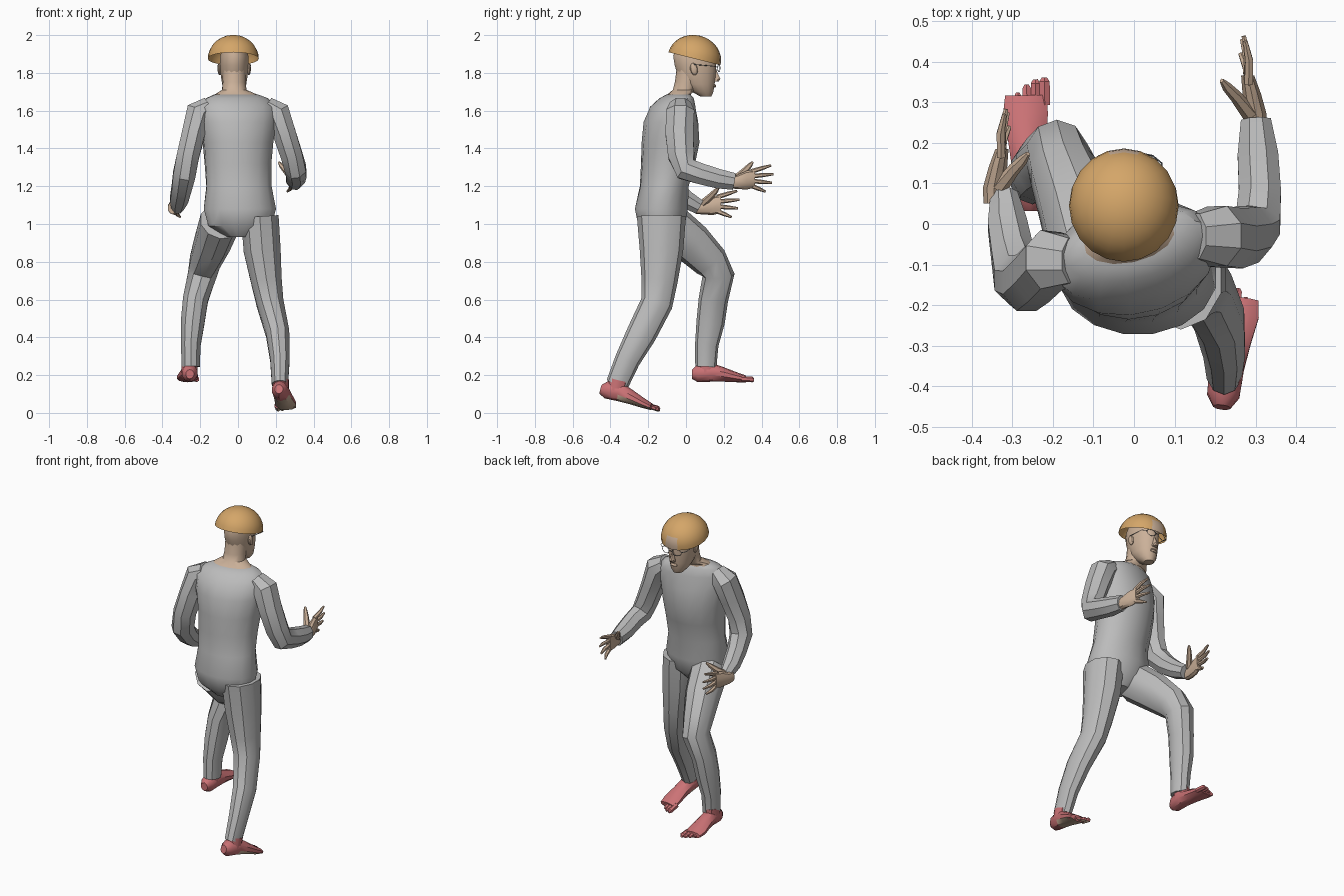
import bpy
import bmesh
import math
from mathutils import Vector, Matrix

default_cube = bpy.data.objects.get("Cube")
if default_cube:
    bpy.data.objects.remove(default_cube, do_unlink=True)


def material(name, red, green, blue):
    mat = bpy.data.materials.new(name)
    mat.use_nodes = True
    colour = (red, green, blue, 1)
    mat.diffuse_color = colour
    mat.node_tree.nodes["Principled BSDF"].inputs["Base Color"].default_value = colour
    return mat


SUIT = material("suit_grey", .50, .50, .50)
SKIN = material("skin_tan", .60, .44, .32)
CAP = material("cap_orange", .66, .38, .14)
SHOE = material("foot_red", .60, .17, .18)
WIRE = material("glasses_grey", .20, .22, .24)


def finish(bm, name, *mats, angle=35):
    """Turn a bmesh into a shaded object."""
    mesh = bpy.data.meshes.new(name)
    bm.to_mesh(mesh)
    bm.free()
    obj = bpy.data.objects.new(name, mesh)
    bpy.context.collection.objects.link(obj)
    for mat in mats:
        mesh.materials.append(mat)
    bpy.ops.object.select_all(action="DESELECT")
    bpy.context.view_layer.objects.active = obj
    obj.select_set(True)
    bpy.ops.object.shade_smooth_by_angle(angle=math.radians(angle))
    return obj


def add_loft(bm, rings, sides=10, axis=None, matrix=None):
    """Skin elliptical rings (x, y, z, half width, half depth[, twist])."""
    centres = [Vector(ring[:3]) for ring in rings]
    loops = []
    for i, ring in enumerate(rings):
        before, after = max(i - 1, 0), min(i + 1, len(rings) - 1)
        tangent = Vector(axis) if axis else centres[after] - centres[before]
        tangent.normalize()
        across = Vector((1, 0, 0))
        across = (across - tangent * across.dot(tangent)).normalized()
        if len(ring) > 5:
            across.rotate(Matrix.Rotation(math.radians(ring[5]), 3, tangent))
        depth = tangent.cross(across)
        loop = []
        for k in range(sides):
            a = math.tau * (k + .5) / sides
            point = centres[i] + across * ring[3] * math.cos(a) + depth * ring[4] * math.sin(a)
            loop.append(bm.verts.new(matrix @ point if matrix else point))
        loops.append(loop)
    for low, high in zip(loops, loops[1:]):
        for k in range(sides):
            n = (k + 1) % sides
            bm.faces.new((low[k], low[n], high[n], high[k]))
    bm.faces.new(loops[0][::-1])
    bm.faces.new(loops[-1])
    bmesh.ops.recalc_face_normals(bm, faces=bm.faces)


def loft(name, rings, mat, **options):
    bm = bmesh.new()
    add_loft(bm, rings, **options)
    return finish(bm, name, mat)


UP, FORWARD = (0, 0, 1), (0, 1, 0)

# Torso, twisted towards the shoulders
loft("torso", [
    (.01, -.13, .93, .07, .07),
    (.01, -.13, .99, .17, .125),
    (.01, -.13, 1.08, .195, .143),
    (.005, -.115, 1.2, .175, .13, 3),
    (0, -.095, 1.32, .178, .143, 6),
    (0, -.082, 1.43, .188, .152, 9),
    (0, -.08, 1.54, .205, .142, 12),
    (0, -.07, 1.62, .205, .115, 14),
    (-.005, -.05, 1.665, .17, .085, 14),
    (-.01, -.04, 1.685, .12, .06, 14),
], SUIT, sides=16, axis=UP)

# Legs
loft("forward_leg", [
    (-.095, -.10, 1.01, .11, .115),
    (-.135, .03, .90, .10, .11),
    (-.175, .13, .80, .085, .095),
    (-.19, .172, .73, .08, .085),
    (-.225, .145, .60, .07, .078),
    (-.24, .13, .48, .066, .075),
    (-.25, .11, .36, .055, .062),
    (-.25, .105, .245, .05, .056),
], SUIT)
loft("trailing_leg", [
    (.115, -.13, 1.04, .105, .13),
    (.128, -.13, .86, .103, .115),
    (.15, -.14, .70, .086, .096),
    (.17, -.155, .58, .075, .085),
    (.21, -.235, .42, .065, .08),
    (.222, -.31, .28, .054, .067),
    (.222, -.365, .15, .045, .06),
], SUIT)

# Arms
loft("left_arm", [
    (.15, -.03, 1.63, .05, .06),
    (.205, -.03, 1.59, .075, .08),
    (.245, -.035, 1.48, .066, .08),
    (.285, -.025, 1.36, .062, .075),
    (.305, .0, 1.29, .06, .068),
    (.31, .08, 1.265, .056, .06),
    (.305, .17, 1.24, .054, .056),
    (.30, .255, 1.225, .04, .048),
], SUIT, sides=8)
loft("right_arm", [
    (-.15, -.09, 1.63, .05, .06),
    (-.205, -.09, 1.59, .075, .08),
    (-.235, -.12, 1.48, .066, .08),
    (-.265, -.145, 1.36, .064, .075),
    (-.285, -.135, 1.26, .064, .07),
    (-.30, -.07, 1.185, .056, .06),
    (-.312, .0, 1.13, .052, .052),
    (-.32, .07, 1.09, .036, .042),
], SUIT, sides=8)


# Hands: palm, four spread fingers and a raised thumb
def hand(name, matrix):
    bm = bmesh.new()
    add_loft(bm, [
        (.30, .23, 1.22, .027, .032),
        (.30, .27, 1.222, .028, .036),
        (.29, .32, 1.232, .024, .050),
        (.28, .365, 1.24, .017, .047),
    ], axis=FORWARD, matrix=matrix)
    for k, reach in enumerate((.42, .455, .463, .45)):
        root = Vector((.282, .345, 1.203 + .025 * k))
        tip = Vector((.262 + .004 * k, reach, 1.172 + .046 * k))
        middle = root.lerp(tip, .55) + Vector((.006, 0, 0))
        add_loft(bm, [(*root, .012, .013), (*middle, .011, .011), (*tip, .006, .006)],
                 sides=6, matrix=matrix)
    add_loft(bm, [
        (.285, .27, 1.245, .02, .02),
        (.25, .315, 1.285, .015, .017),
        (.228, .338, 1.31, .012, .013),
        (.216, .353, 1.328, .006, .006),
    ], sides=6, matrix=matrix)
    finish(bm, name, SKIN)


hand("left_hand", Matrix())
hand("right_hand", Matrix.Translation((-.045, -.18, -.135)) @ Matrix.Diagonal((-1, 1, 1, 1)))


# Feet: heel at the local origin, toes along +y
def foot(name, place, pitch, yaw, side, bare_toes=False):
    matrix = (Matrix.Translation(place) @ Matrix.Rotation(math.radians(yaw), 4, "Z")
              @ Matrix.Rotation(math.radians(pitch), 4, "X") @ Matrix.Diagonal((side, 1, 1, 1)))
    bm = bmesh.new()
    add_loft(bm, [
        (0, 0, .045, .022, .025),
        (0, .03, .05, .042, .047),
        (0, .10, .055, .045, .05),
        (.004, .17, .043, .05, .038),
        (.008, .24, .028, .058, .026),
        (.006, .285, .02, .054, .018),
    ], axis=FORWARD, matrix=matrix)
    add_loft(bm, [(0, .08, .05, .044, .05), (0, .08, .115, .044, .052)], axis=UP, matrix=matrix)
    for k in range(5):
        x, size = -.04 + .022 * k, .015 - .0015 * k
        end = .328 - .004 * k * k
        add_loft(bm, [(x, .26, .02, size, size), (x, end - .01, .017, size, size),
                      (x, end, .014, size / 2, size / 2)], sides=6, axis=FORWARD, matrix=matrix)
    # Bare skin under the front of the sole
    back = Matrix(matrix).inverted()
    for face in bm.faces:
        if bare_toes and face.normal.z < -.3 and (back @ face.calc_center_median()).y > .12:
            face.material_index = 1
    finish(bm, name, SHOE, SKIN)


foot("forward_foot", (-.255, .032, .16), 0, 1, -1)
foot("trailing_foot", (.215, -.462, .082), -14, -7, 1, bare_toes=True)

# Neck flaring into the open collar, then the head
loft("neck", [
    (-.012, -.045, 1.655, .15, .07, 14),
    (-.012, -.035, 1.688, .11, .058, 12),
    (-.02, -.01, 1.71, .066, .06, 5),
    (-.02, .005, 1.75, .062, .064),
    (-.02, .02, 1.82, .064, .07),
], SKIN, sides=14, axis=UP)
HEAD_X = -.02
head_profile = [
    (1.675, .105, .028, .03), (1.70, .088, .05, .058), (1.74, .066, .065, .087),
    (1.79, .056, .073, .103), (1.84, .05, .076, .112), (1.89, .045, .076, .115),
    (1.94, .04, .06, .09), (1.965, .04, .02, .03),
]
loft("head", [(HEAD_X, y, z, w, d) for z, y, w, d in head_profile], SKIN, sides=16, axis=UP)
loft("nose", [(HEAD_X, .155, 1.755, .017, .02), (HEAD_X, .162, 1.768, .016, .022),
              (HEAD_X, .152, 1.80, .009, .016), (HEAD_X, .148, 1.83, .007, .01)],
     SKIN, sides=8, axis=UP)
loft("lips", [(HEAD_X, .145, 1.722, .018, .01), (HEAD_X, .145, 1.73, .024, .017),
              (HEAD_X, .145, 1.74, .018, .01)], SKIN, sides=8, axis=UP)

for side, label in ((1, "left"), (-1, "right")):
    bm = bmesh.new()
    bmesh.ops.create_uvsphere(bm, u_segments=10, v_segments=6, radius=1, matrix=(
        Matrix.Translation((HEAD_X + side * .077, .042, 1.82))
        @ Matrix.Rotation(math.radians(12), 4, "X") @ Matrix.Diagonal((.012, .02, .033, 1))))
    finish(bm, label + "_ear", SKIN)

# Bowl cap with a skin peak at the forehead
bm = bmesh.new()
bmesh.ops.create_uvsphere(bm, u_segments=20, v_segments=16, radius=1)
bmesh.ops.delete(bm, geom=[v for v in bm.verts if v.co.z < -.01], context="VERTS")
for face in bm.faces:
    centre = face.calc_center_median()
    if centre.y > .8 and abs(centre.x) < .42 - .6 * centre.z:
        face.material_index = 1
bm.transform(Matrix.Translation((-.025, .045, 1.875)) @ Matrix.Rotation(math.radians(-14), 4, "X")
             @ Matrix.Diagonal((.135, .142, .125, 1)))
finish(bm, "cap", CAP, SKIN)


# Wire glasses
def wire(name, points, cyclic=False):
    curve = bpy.data.curves.new(name, "CURVE")
    curve.dimensions = "3D"
    curve.bevel_depth, curve.bevel_resolution = .002, 0
    spline = curve.splines.new("POLY")
    spline.points.add(len(points) - 1)
    for target, point in zip(spline.points, points):
        target.co = (*point, 1)
    spline.use_cyclic_u = cyclic
    curve.materials.append(WIRE)
    bpy.context.collection.objects.link(bpy.data.objects.new(name, curve))


for side, label in ((1, "left"), (-1, "right")):
    turns = [math.tau * k / 12 for k in range(12)]
    wire(label + "_lens_rim", [(HEAD_X + side * (.038 + .028 * math.cos(a)), .174 - .006 * math.cos(a),
                                1.825 + .02 * math.sin(a)) for a in turns], True)
    wire(label + "_temple", [(HEAD_X + side * .066, .168, 1.83), (HEAD_X + side * .088, .15, 1.835),
                             (HEAD_X + side * .084, .04, 1.845)])
wire("glasses_bridge", [(HEAD_X - .01, .18, 1.828), (HEAD_X + .01, .18, 1.828)])
